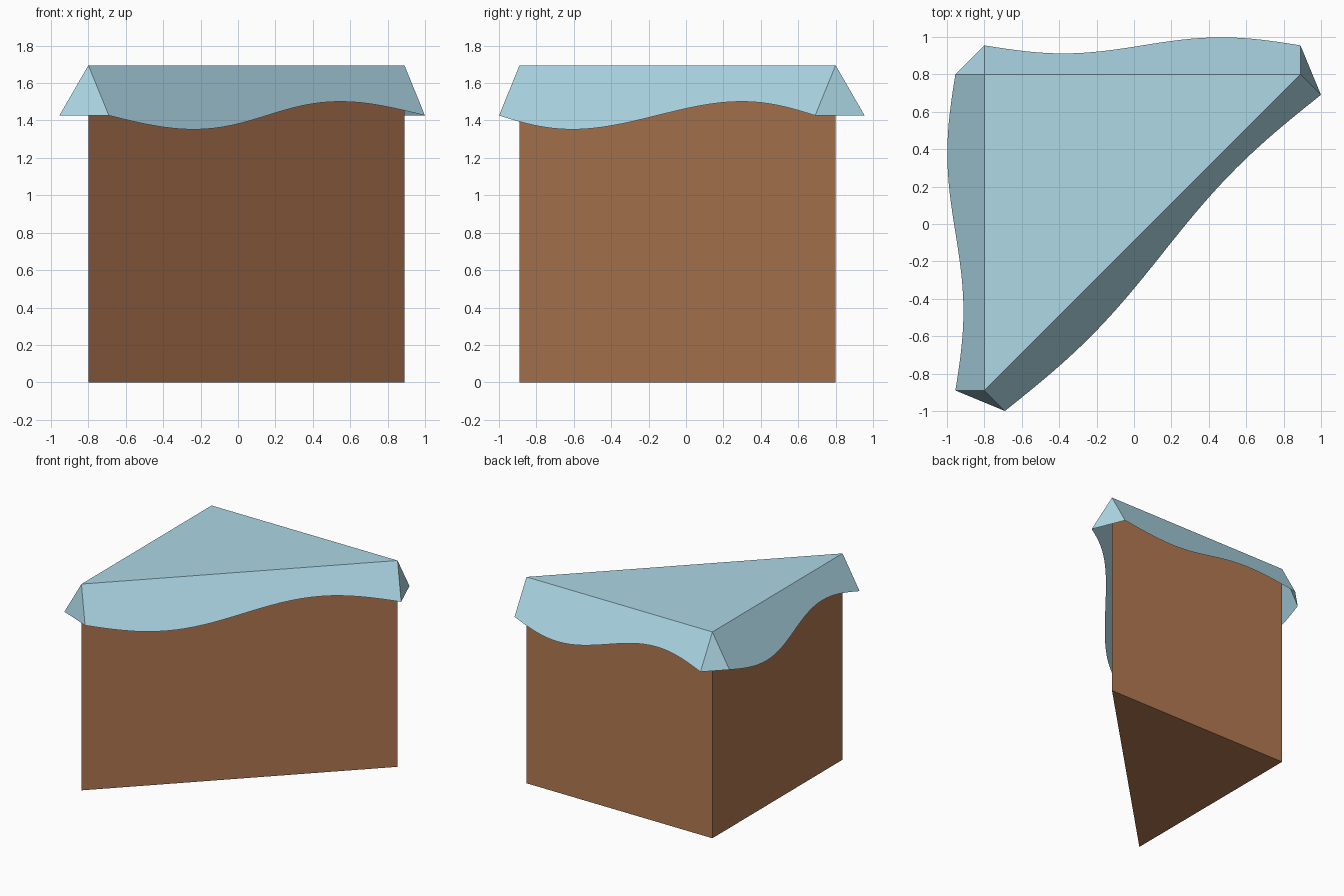
import bpy, bmesh, math
from mathutils import Vector

if "Cube" in bpy.data.objects:
    bpy.data.objects.remove(bpy.data.objects["Cube"])

TOP = 1.695
CORNERS = [Vector((0.89, 0.80, 0)), Vector((-0.80, 0.80, 0)), Vector((-0.80, -0.89, 0))]  # counter-clockwise
FLARE, WAVE, STEPS = 0.155, 0.043, 32      # outward reach of the skirt, its ripple, samples per edge
SLOPE = math.tan(math.radians(60))         # drop per unit of outward reach


def finish(name, bm, color):
    bmesh.ops.recalc_face_normals(bm, faces=bm.faces)
    mesh = bpy.data.meshes.new(name)
    bm.to_mesh(mesh)
    bm.free()
    obj = bpy.data.objects.new(name, mesh)
    bpy.context.collection.objects.link(obj)
    mat = bpy.data.materials.new(name + "_color")
    mat.diffuse_color = color
    mat.use_nodes = True
    mat.node_tree.nodes["Principled BSDF"].inputs["Base Color"].default_value = mat.diffuse_color
    mesh.materials.append(mat)
    return obj


# Body: solid triangular prism, just under the cloth
bm = bmesh.new()
base = bm.faces.new([bm.verts.new(c) for c in CORNERS])
ext = bmesh.ops.extrude_face_region(bm, geom=[base], use_keep_orig=True)
for v in ext["geom"]:
    if isinstance(v, bmesh.types.BMVert):
        v.co.z = TOP - 0.004
finish("body", bm, (0.448, 0.192, 0.084, 1))

# Cloth: flat top with a flared wavy flap along each edge
bm = bmesh.new()
top = [bm.verts.new(c + Vector((0, 0, TOP))) for c in CORNERS]
bm.faces.new(top)
hems = []
for i in range(3):
    a, b = top[i], top[(i + 1) % 3]
    along = b.co - a.co
    out = Vector((along.y, -along.x, 0)).normalized()
    hem = []
    for s in range(STEPS + 1):
        t = s / STEPS
        reach = FLARE + WAVE * math.sin(2 * math.pi * t)
        hem.append(bm.verts.new(a.co + along * t + out * reach - Vector((0, 0, reach * SLOPE))))
    bm.faces.new([b, a] + hem)
    hems.append(hem)

# Cloth corners: triangles joining neighbouring flaps
for i in range(3):
    bm.faces.new([top[i], hems[i - 1][-1], hems[i][0]])
bmesh.ops.triangulate(bm, faces=[f for f in bm.faces if len(f.verts) > 4])
finish("cloth_top", bm, (0.417, 0.686, 0.791, 1))
